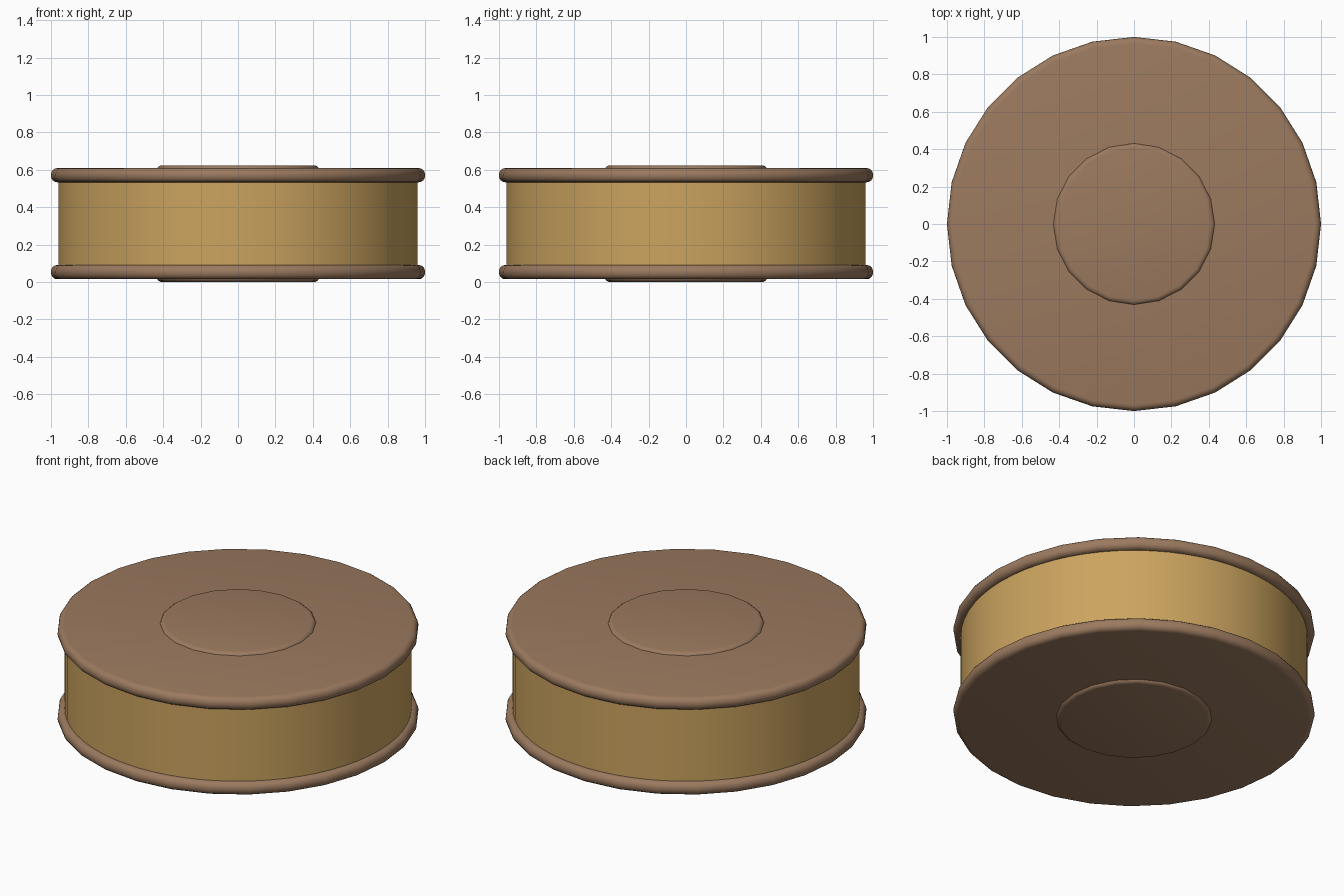
import bpy, bmesh, math

if "Cube" in bpy.data.objects:
    bpy.data.objects.remove(bpy.data.objects["Cube"])


def material(name, color):
    m = bpy.data.materials.new(name)
    m.diffuse_color = (*color, 1)
    m.use_nodes = True
    m.node_tree.nodes["Principled BSDF"].inputs["Base Color"].default_value = m.diffuse_color
    return m


wood = material("brown wood", (0.33, 0.195, 0.115))
thread = material("golden tan", (0.60, 0.37, 0.115))


def lathe(name, profile, sides, mat, angle=40):
    """Spin a (radius, z) profile, listed bottom to top, and cap both ends."""
    bm = bmesh.new()
    rings = [[bm.verts.new((r * math.cos(2 * math.pi * i / sides),
                            r * math.sin(2 * math.pi * i / sides), z))
              for i in range(sides)] for r, z in profile]
    for a, b in zip(rings, rings[1:]):
        for i in range(sides):
            j = (i + 1) % sides
            bm.faces.new((a[i], a[j], b[j], b[i]))
    bm.faces.new(rings[0][::-1])
    bm.faces.new(rings[-1])
    mesh = bpy.data.meshes.new(name)
    bm.to_mesh(mesh)
    bm.free()
    ob = bpy.data.objects.new(name, mesh)
    bpy.context.collection.objects.link(ob)
    mesh.materials.append(mat)
    bpy.context.view_layer.objects.active = ob
    ob.select_set(True)
    bpy.ops.object.shade_smooth_by_angle(angle=math.radians(angle))
    ob.select_set(False)
    return ob


def rounded_disc(radius, z0, z1, bevel, steps=4):
    """Profile of a disc with quarter-round top and bottom edges."""
    arc = [(radius - bevel + bevel * math.sin(t), bevel * (1 - math.cos(t)))
           for t in (math.pi / 2 * k / steps for k in range(steps + 1))]
    return ([(r, z0 + h) for r, h in arc] +
            [(r, z1 - h) for r, h in reversed(arc)])


# Wound drum between the flanges
lathe("drum", [(0.96, 0.05), (0.96, 0.57)], 64, thread)

# Flange discs with rounded rims
lathe("bottom_flange", rounded_disc(1.0, 0.015, 0.091, 0.034), 28, wood)
lathe("top_flange", rounded_disc(1.0, 0.533, 0.609, 0.034), 28, wood)

# Thin raised hub plates with softened edges
lathe("bottom_hub", rounded_disc(0.435, 0.0, 0.06, 0.028), 20, wood)
lathe("top_hub", rounded_disc(0.435, 0.564, 0.624, 0.028), 20, wood)
